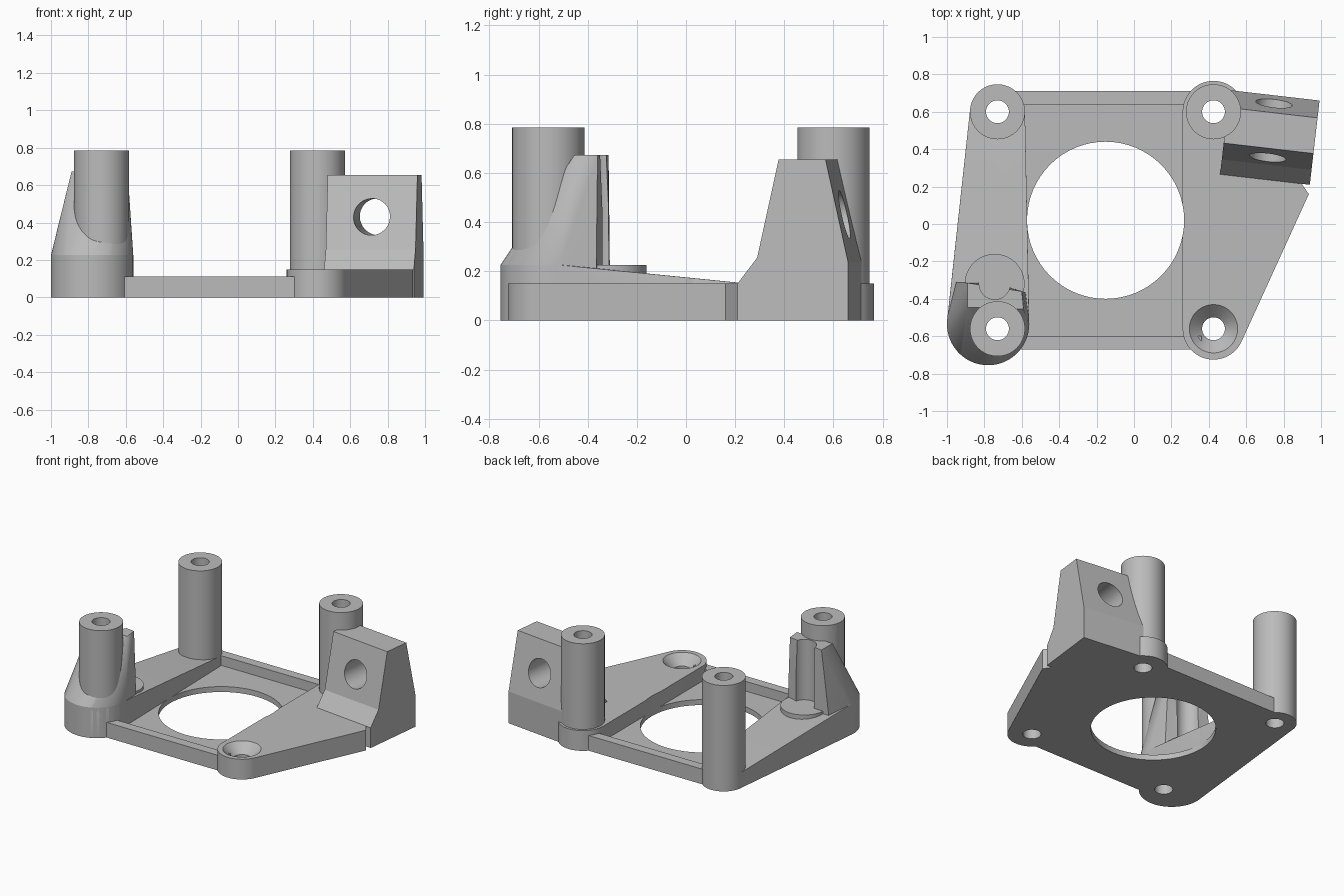
import bpy, bmesh, math
from mathutils import Vector, Matrix

cube = bpy.data.objects.get("Cube")
if cube:
    bpy.data.objects.remove(cube, do_unlink=True)

grey = bpy.data.materials.new("plain_grey")
grey.use_nodes = True
grey.diffuse_color = (0.5, 0.5, 0.5, 1)
grey.node_tree.nodes["Principled BSDF"].inputs["Base Color"].default_value = (0.5, 0.5, 0.5, 1)


def ring(x, y, r, z, n=64):
    """Points of a horizontal circle; z may be a function of y."""
    pts = []
    for i in range(n):
        a = math.tau * i / n
        py = y + r * math.sin(a)
        pts.append((x + r * math.cos(a), py, z(py) if callable(z) else z))
    return pts


def at(points, z):
    return [(x, y, z) for x, y in points]


def hull(name, pts, matrix=None):
    """Convex solid around a set of points."""
    bm = bmesh.new()
    for p in pts:
        bm.verts.new(p)
    res = bmesh.ops.convex_hull(bm, input=bm.verts)
    inner = [g for g in res["geom_interior"] if isinstance(g, bmesh.types.BMVert)]
    bmesh.ops.delete(bm, geom=inner, context='VERTS')
    bmesh.ops.dissolve_limit(bm, angle_limit=0.005, verts=bm.verts, edges=bm.edges)
    if matrix:
        bm.transform(matrix)
    bmesh.ops.recalc_face_normals(bm, faces=bm.faces)
    mesh = bpy.data.meshes.new(name)
    bm.to_mesh(mesh)
    bm.free()
    obj = bpy.data.objects.new(name, mesh)
    bpy.context.collection.objects.link(obj)
    mesh.materials.append(grey)
    return obj


def tube(name, x, y, r, z0, z1, r1=None, matrix=None):
    return hull(name, ring(x, y, r, z0) + ring(x, y, r1 or r, z1), matrix)


def box(name, x0, x1, y0, y1, z0, z1):
    return hull(name, [(x, y, z) for x in (x0, x1) for y in (y0, y1) for z in (z0, z1)])


parts, cutters = [], []


def part(obj, *cuts):
    """Register a part and the cutters that shape it."""
    for c in cuts:
        mod = obj.modifiers.new(c.name, 'BOOLEAN')
        mod.operation = 'DIFFERENCE'
        mod.solver = 'EXACT'
        mod.object = c
    parts.append(obj)
    return obj


def cutter(obj):
    obj.hide_render = True
    cutters.append(obj)
    return obj


# Mounting hole positions
LX, RX, FY, BY = -0.73, 0.425, -0.56, 0.60
POST_R, LUG_R, TOP = 0.147, 0.165, 0.785
holes = {(x, y): cutter(tube("bolt_hole_cutter", x, y, 0.061, -0.1, 1.0))
         for x in (LX, RX) for y in (FY, BY)}
opening = cutter(tube("opening_cutter", -0.152, 0.02, 0.42, -0.1, 0.5))
sink = cutter(tube("countersink_cutter", RX, FY, 0.061, 0.08, 0.151, 0.13))

# Thin floor with front and back rails
part(box("floor_plate", -0.62, 0.32, -0.64, 0.68, 0, 0.04), opening, *holes.values())
part(box("front_rail", -0.68, 0.36, -0.67, -0.60, 0, 0.112), *holes.values())
part(box("back_rail", -0.68, 0.36, 0.64, 0.71, 0, 0.112), *holes.values())

# Flat arm on the left of the model
arm = [p for z in (0, 0.15) for y in (FY, BY) for p in ring(RX, y, LUG_R, z)]
arm += [(0.935, 0.16, z) for z in (0, 0.15)]
part(hull("flat_arm", arm), opening, sink, holes[RX, FY], holes[RX, BY])

# Sloping arm on the right of the model
KX, KY, KR = -0.78, -0.535, 0.22
slope = lambda y: min(0.225, 0.225 - 0.1 * (y + 0.5))
part(hull("sloping_arm", [p for z in (0, slope) for p in
          ring(KX, KY, KR, z) + ring(LX, BY, POST_R, z)]),
     opening, holes[LX, FY], holes[LX, BY])

# Three posts
for name, x, y in (("back_right_post", LX, BY), ("back_left_post", RX, BY),
                   ("front_right_post", LX, FY)):
    part(tube(name, x, y, POST_R, 0, TOP), holes[x, y])

# Tapered buttress with a vertical groove, and the seat disc below it
GX, GY = -0.745, -0.32
groove = cutter(tube("groove_cutter", GX, GY, 0.083, 0.225, 0.9))
foot = [(-0.95, -0.31), (-0.58, -0.365)]
crown = [(-0.89, -0.315), (-0.60, -0.36), (-0.59, -0.455), (-0.89, -0.445)]
part(hull("buttress", ring(KX, KY, KR, 0) + ring(KX, KY, KR, 0.225)
          + at(foot, 0) + at(foot, 0.225) + at(crown, 0.672)),
     groove, holes[LX, FY])
part(tube("seat_disc", GX, GY, 0.16, 0.01, 0.225), holes[LX, FY])

# Angled block: side profile swept along its own turned axis
turn = Matrix.Translation((0.94, 0.21, 0)) @ Matrix.Rotation(math.radians(-6.6), 4, 'Z')
upper = [(0.08, 0.255), (0.168, 0.655), (0.36, 0.655), (0.453, 0.235)]
lower = [(0, 0), (0, 0.15), (0.08, 0.255), (0.453, 0.235), (0.453, 0)]
lying = turn @ Matrix.Translation((-0.24, 0, 0.43)) @ Matrix.Rotation(math.radians(-90), 4, 'X')
bore = cutter(tube("bore_cutter", 0, 0, 0.098, -0.2, 0.8, matrix=lying))
pocket = cutter(tube("pocket_cutter", 0, 0, 0.18, 0.335, 0.8, matrix=lying))


def sweep(profile):
    return [(u, v, z) for u in (-0.483, 0) for v, z in profile]


bm_block = hull("block_upper", sweep(upper), turn)
base_block = hull("angled_block", sweep(lower), turn)
# Join both halves into one solid before boring it
join = base_block.modifiers.new("join", 'BOOLEAN')
join.operation = 'UNION'
join.solver = 'EXACT'
join.object = cutter(bm_block)
part(base_block, bore, pocket, holes[RX, BY])

# Bake the cuts, drop the helpers, smooth the round faces
bpy.context.view_layer.update()
deps = bpy.context.evaluated_depsgraph_get()
baked = [(o, bpy.data.meshes.new_from_object(o.evaluated_get(deps))) for o in parts]
for obj, mesh in baked:
    obj.modifiers.clear()
    obj.data = mesh
    mesh.materials.clear()
    mesh.materials.append(grey)
    for poly in mesh.polygons:
        poly.use_smooth = True
        poly.material_index = 0
    mesh.set_sharp_from_angle(angle=math.radians(25))
for c in cutters:
    bpy.data.objects.remove(c, do_unlink=True)
